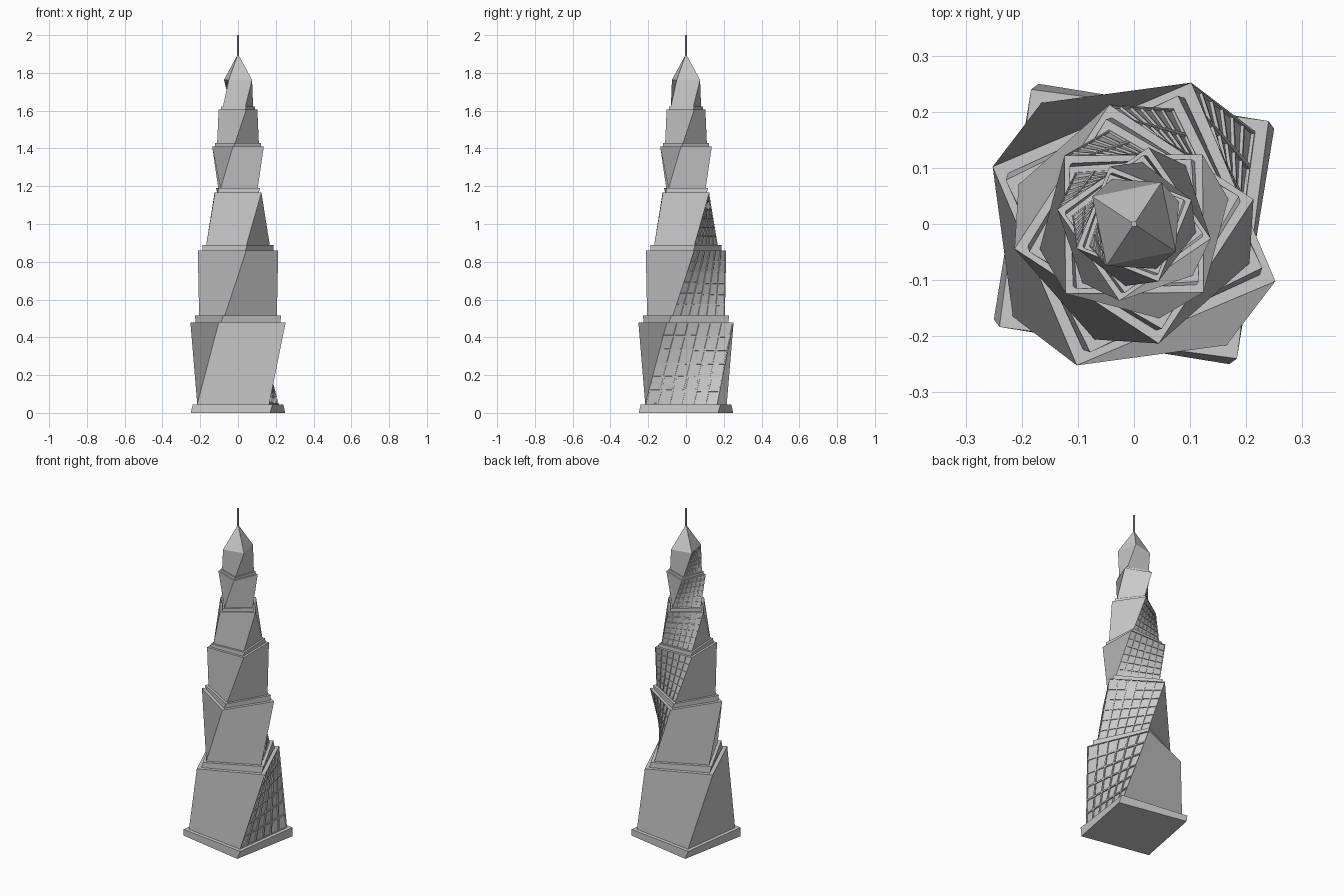
import bpy, bmesh, math
from mathutils import Vector

if "Cube" in bpy.data.objects:
    bpy.data.objects.remove(bpy.data.objects["Cube"])

RATIO = 0.8            # each tier shrinks by this factor
TURN = 33.75           # twist per tier in degrees
START = 34.2           # corner angle at ground level
SLAB = 0.095           # share of a tier's height and twist used by its slab


def ring(r, deg, z):
    """Four corners of a rotated square."""
    return [Vector((r * math.cos(math.radians(deg + 90 * i)),
                    r * math.sin(math.radians(deg + 90 * i)), z)) for i in range(4)]


def finish(bm, name):
    me = bpy.data.meshes.new(name)
    bm.to_mesh(me)
    bm.free()
    ob = bpy.data.objects.new(name, me)
    bpy.context.collection.objects.link(ob)
    return ob


def twisted_block(name, low, high, window_scale=None):
    """Twisted square block; the last side can be a recessed window grid."""
    bm = bmesh.new()
    b = [bm.verts.new(p) for p in low]
    t = [bm.verts.new(p) for p in high]
    bm.faces.new(b[::-1])
    bm.faces.new(t)
    for i in range(4):
        j = (i + 1) % 4
        if window_scale and i == 3:
            continue
        # vertex order makes the quad fold outwards
        bm.faces.new((b[j], t[j], t[i], b[i]))
    if window_scale:
        cols, rows = 6, 6
        g = [[bm.verts.new(low[3].lerp(low[0], c / cols).lerp(
              high[3].lerp(high[0], c / cols), k / rows))
              for c in range(cols + 1)] for k in range(rows + 1)]
        panes = [bm.faces.new((g[k][c], g[k][c + 1], g[k + 1][c + 1], g[k + 1][c]))
                 for k in range(rows) for c in range(cols)]
        bm.normal_update()
        bmesh.ops.inset_individual(bm, faces=panes, thickness=0.006 * window_scale)
        bmesh.ops.inset_individual(bm, faces=panes, thickness=0.0005 * window_scale,
                                   depth=-0.006 * window_scale)
        bmesh.ops.remove_doubles(bm, verts=bm.verts[:], dist=1e-5)
    return finish(bm, name)


# Six stacked tiers: wide slab, then twisted body
z, s, ang = 0.0, 1.0, START
for n in range(1, 7):
    h, r = 0.478 * s, 0.302 * s
    mid = ring(r, ang + TURN * SLAB, z + h * SLAB)
    twisted_block(f"tier_slab_{n}", ring(r, ang, z), mid)
    twisted_block(f"tier_body_{n}", ring(0.9 * r, ang + TURN * SLAB, z + h * SLAB),
                  ring(0.9 * r, ang + TURN, z + h), s)
    z, ang, s = z + h, ang + TURN, s * RATIO

# Pyramid roof
bm = bmesh.new()
base = [bm.verts.new(p) for p in ring(0.9 * 0.302 * s / RATIO, ang, z)]
apex = bm.verts.new((0, 0, 1.9))
bm.faces.new(base[::-1])
for i in range(4):
    bm.faces.new((base[i], base[(i + 1) % 4], apex))
finish(bm, "pyramid_roof")

# Spire
bm = bmesh.new()
bmesh.ops.create_cone(bm, cap_ends=True, segments=8, radius1=0.005, radius2=0.005, depth=0.11)
bmesh.ops.translate(bm, verts=bm.verts[:], vec=(0, 0, 1.945))
finish(bm, "spire")
